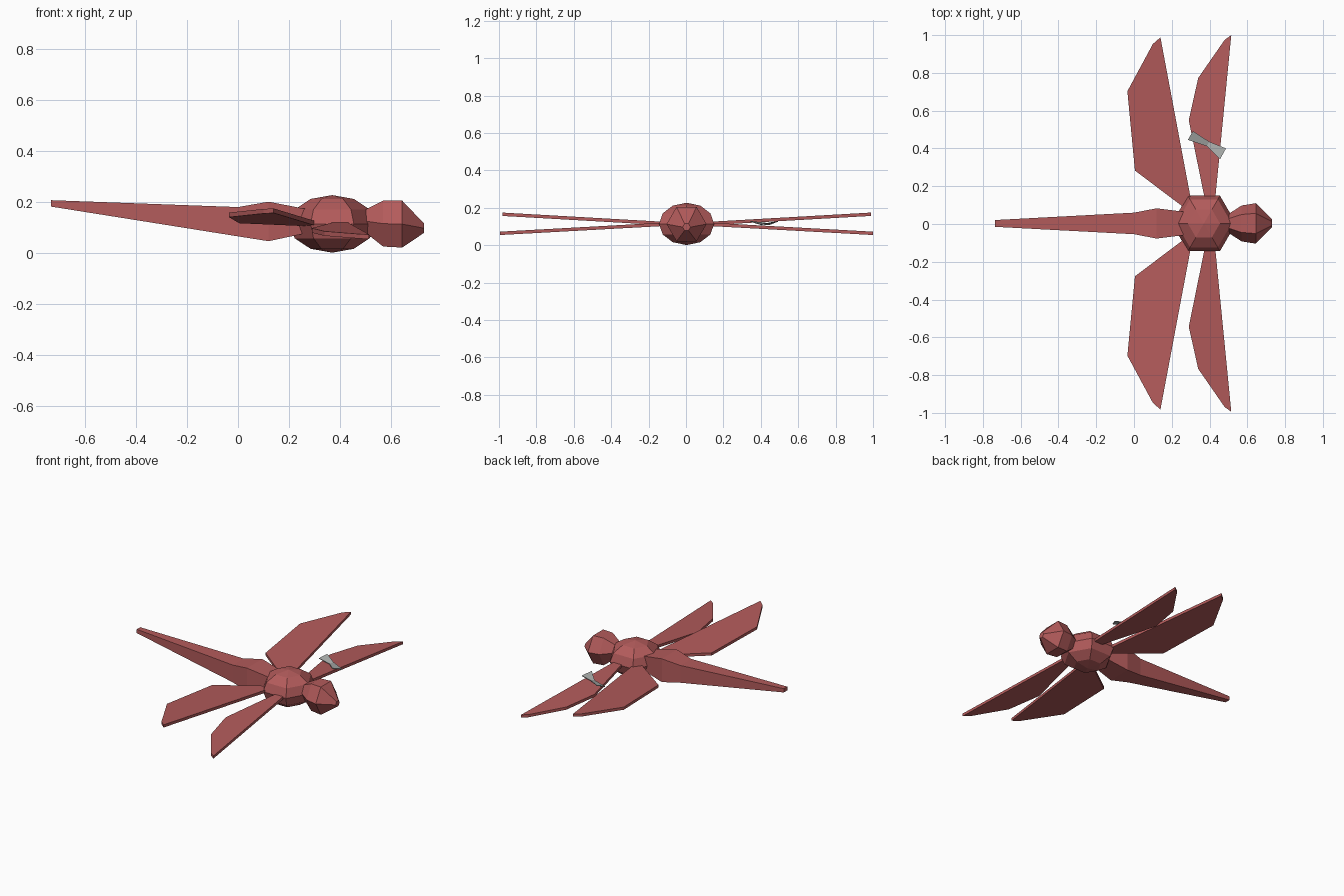
import bpy, bmesh, math
from mathutils import Matrix

if "Cube" in bpy.data.objects:
    bpy.data.objects.remove(bpy.data.objects["Cube"])

CY = 0.003  # body centre line


def material(name, rgb):
    m = bpy.data.materials.new(name)
    m.diffuse_color = (*rgb, 1)
    m.use_nodes = True
    m.node_tree.nodes["Principled BSDF"].inputs["Base Color"].default_value = m.diffuse_color
    return m


RED = material("dusty_red", (0.45, 0.105, 0.105))
GREY = material("pale_grey", (0.40, 0.42, 0.41))


def finish(name, bm, mat):
    bmesh.ops.recalc_face_normals(bm, faces=bm.faces[:])
    me = bpy.data.meshes.new(name)
    bm.to_mesh(me)
    bm.free()
    me.materials.append(mat)
    ob = bpy.data.objects.new(name, me)
    bpy.context.collection.objects.link(ob)
    return ob


def loft(name, rings, mat):
    """Skin equal-sized rings of points and cap both ends."""
    bm = bmesh.new()
    loops = [[bm.verts.new(p) for p in r] for r in rings]
    n = len(loops[0])
    for a, b in zip(loops, loops[1:]):
        for i in range(n):
            j = (i + 1) % n
            bm.faces.new((a[i], a[j], b[j], b[i]))
    bm.faces.new(loops[0])
    bm.faces.new(loops[-1][::-1])
    return finish(name, bm, mat)


# Thorax: faceted, flattened ball with corners pointing sideways
bm = bmesh.new()
bmesh.ops.create_uvsphere(bm, u_segments=6, v_segments=6, radius=1)
bm.transform(Matrix.Translation((0.37, CY, 0.114))
             @ Matrix.Diagonal((0.17, 0.17, 0.113, 1))
             @ Matrix.Rotation(math.radians(90), 4, 'Z'))
finish("thorax", bm, RED)

# Tail: tapering square section (x, half width, bottom, top)
tail = [(0.28, 0.06, 0.08, 0.17), (0.12, 0.08, 0.046, 0.201),
        (0.0, 0.057, 0.065, 0.18), (-0.735, 0.018, 0.182, 0.207)]
loft("tail", [[(x, CY - w, b), (x, CY + w, b), (x, CY + w, t), (x, CY - w, t)]
              for x, w, b, t in tail], RED)

# Head: six-sided rings (x, half width, half height, centre height)
head = [(0.50, 0.05, 0.045, 0.125), (0.57, 0.095, 0.09, 0.115),
        (0.645, 0.107, 0.092, 0.113), (0.731, 0.021, 0.018, 0.097)]
loft("head", [[(x, CY + w * math.cos(k * math.pi / 3),
                z + h * math.sin(k * math.pi / 3) / math.sin(math.pi / 3))
               for k in range(6)] for x, w, h, z in head], RED)

# Wings: thin plates, front pair drooping and rear pair rising
front = [(0.425, 0.08), (0.515, 0.997), (0.48, 0.972), (0.34, 0.77),
         (0.29, 0.547), (0.385, 0.08)]
rear = [(0.31, 0.08), (0.14, 0.985), (0.10, 0.95), (-0.035, 0.70),
        (0.005, 0.28), (0.27, 0.08)]
for pair, outline, root, slope in (("front", front, 0.114, -0.055),
                                   ("rear", rear, 0.114, 0.057)):
    for side, s in (("left", 1), ("right", -1)):
        rings = [[(x, CY + s * y, root + slope * (y - 0.08) + dz)
                  for x, y in outline] for dz in (-0.009, 0.009)]
        loft(f"{pair}_wing_{side}", rings, RED)

# Small twisted bow-shaped vane above one front wing
vane = [[(0.285, 0.445, 0.110), (0.312, 0.492, 0.128)],
        [(0.385, 0.412, 0.112), (0.398, 0.436, 0.117)],
        [(0.455, 0.342, 0.128), (0.487, 0.400, 0.110)]]
loft("wing_vane", [[(*a[:2], a[2] - 0.002), (*b[:2], b[2] - 0.002),
                    (*b[:2], b[2] + 0.002), (*a[:2], a[2] + 0.002)]
                   for a, b in vane], GREY)
